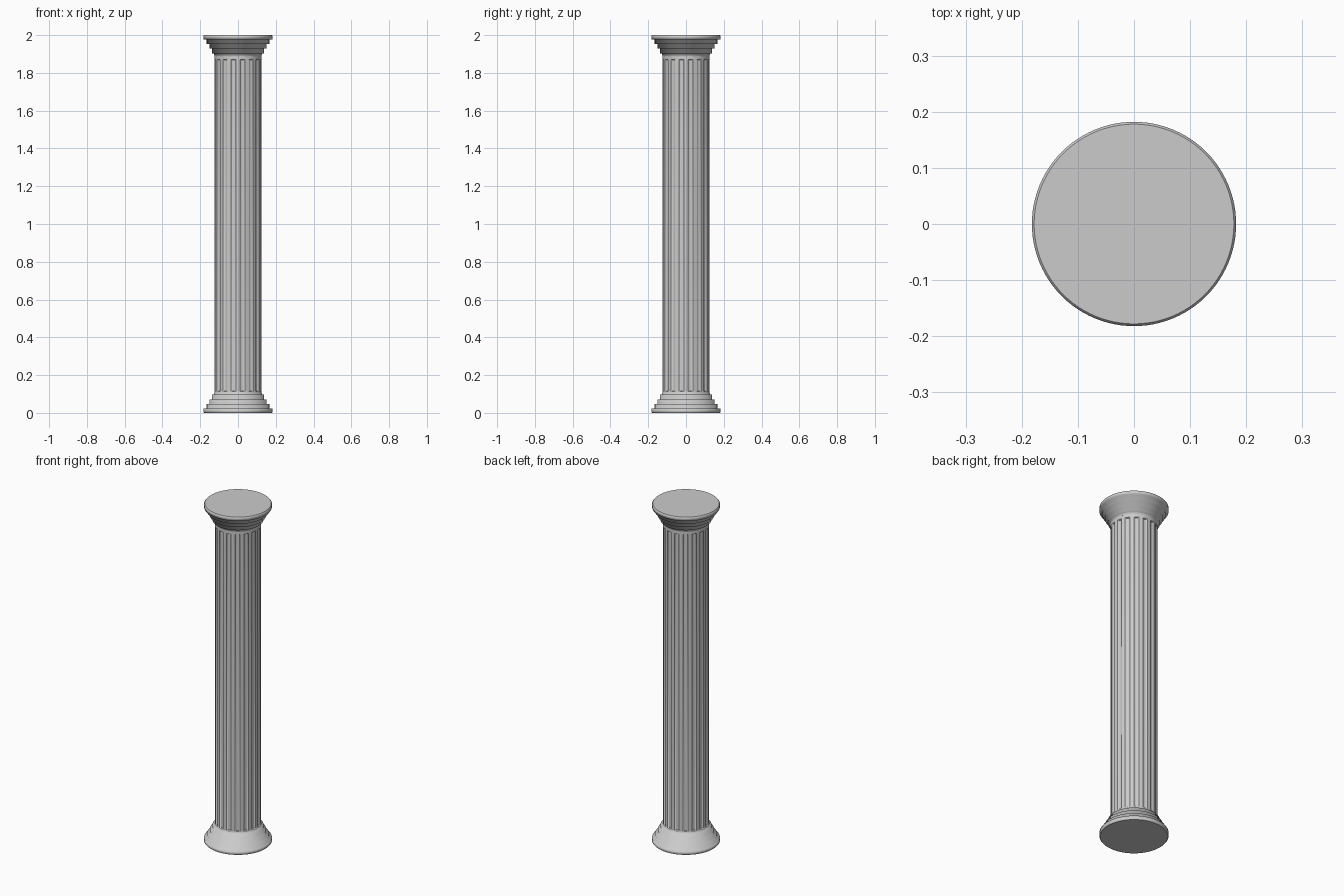
import bpy, bmesh, math

if "Cube" in bpy.data.objects:
    bpy.data.objects.remove(bpy.data.objects["Cube"])

FLUTES = 16
R = 0.124


def loft(name, rings, flat_caps=True):
    """Skin a stack of closed rings and cap both ends."""
    bm = bmesh.new()
    loops = [[bm.verts.new(p) for p in ring] for ring in rings]
    n = len(loops[0])
    for a, b in zip(loops, loops[1:]):
        for i in range(n):
            j = (i + 1) % n
            bm.faces.new((a[i], a[j], b[j], b[i])).smooth = True
    bm.faces.new(loops[0][::-1]).smooth = not flat_caps
    bm.faces.new(loops[-1]).smooth = not flat_caps
    bmesh.ops.recalc_face_normals(bm, faces=bm.faces)
    mesh = bpy.data.meshes.new(name)
    bm.to_mesh(mesh)
    bm.free()
    obj = bpy.data.objects.new(name, mesh)
    bpy.context.collection.objects.link(obj)
    return obj


def lathe(name, profile, n=96):
    return loft(name, [[(r * math.cos(math.tau * i / n), r * math.sin(math.tau * i / n), z)
                        for i in range(n)] for r, z in profile])


def shaft_ring(z, depth, scale=1.0):
    """Circle with shallow round grooves between flat fillets."""
    pts, steps = [], 8
    pitch = math.tau / FLUTES
    width = pitch * 0.56
    for k in range(FLUTES):
        mid = (k + 0.5) * pitch
        for s in range(steps + 1):
            t = -1 + 2 * s / steps
            a = mid + t * width / 2
            r = (R - depth * math.sqrt(max(0, 1 - t * t))) * scale
            pts.append((r * math.cos(a), r * math.sin(a), z))
        a = (k + 1) * pitch
        pts.append((R * scale * math.cos(a), R * scale * math.sin(a), z))
    return pts


# stepped base, and the same profile flipped for the capital
steps = [(0.178, 0), (0.182, 0.004), (0.182, 0.022), (0.166, 0.022), (0.166, 0.046),
         (0.151, 0.046), (0.151, 0.072), (0.137, 0.072), (0.137, 0.097),
         (0.128, 0.097), (0.124, 0.112)]
lathe("base", steps)
lathe("capital", [(r, 2 - z) for r, z in reversed(steps)])

# fluted shaft, plain at both ends
shaft = loft("shaft", [shaft_ring(0.09, 0), shaft_ring(0.112, 0), shaft_ring(0.116, 0.007),
                       shaft_ring(1.868, 0.007), shaft_ring(1.872, 0), shaft_ring(1.91, 0)])
bpy.context.view_layer.objects.active = shaft
shaft.select_set(True)
bpy.ops.object.shade_smooth_by_angle(angle=math.radians(35))
